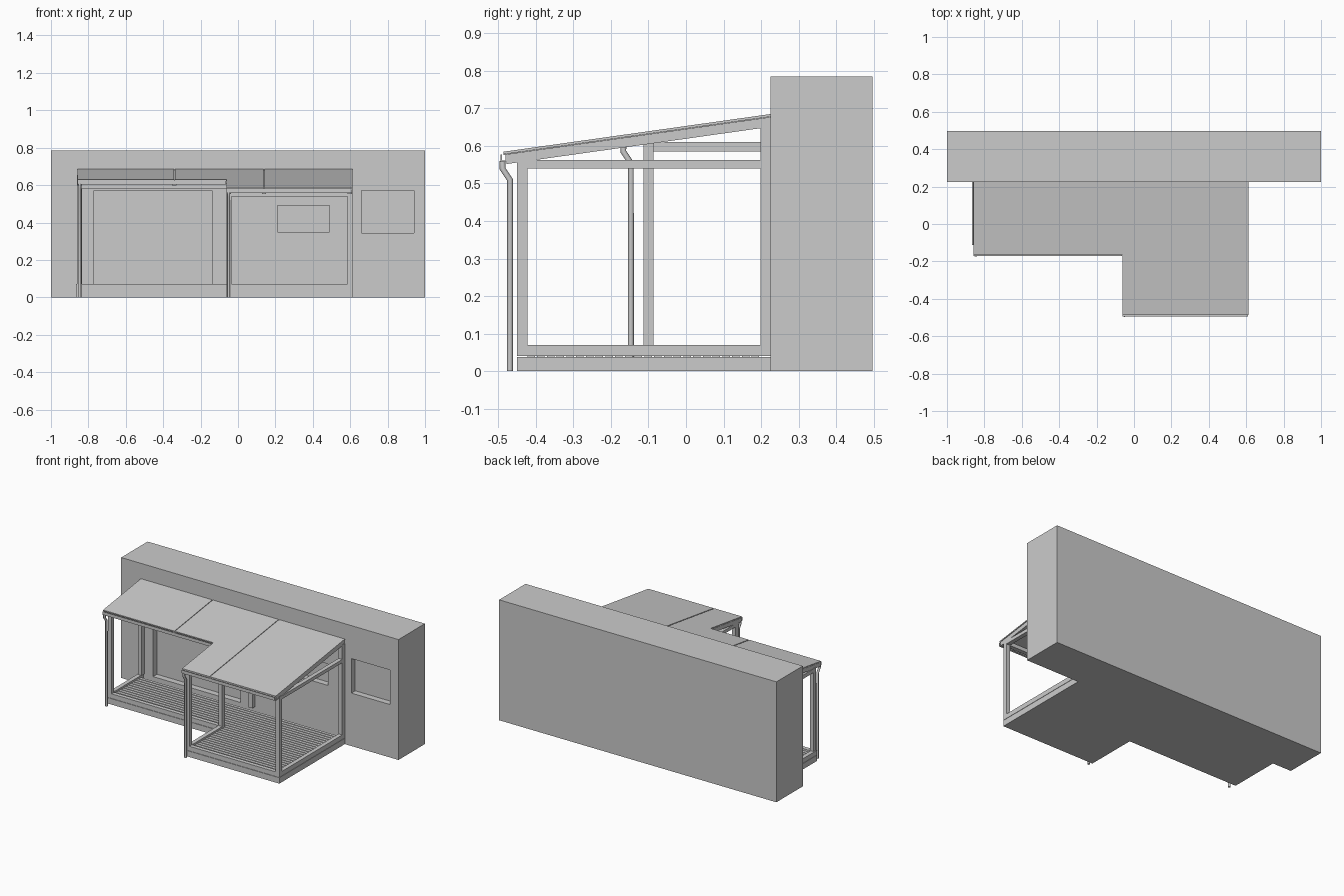
import bpy
import bmesh
from mathutils import Vector

if "Cube" in bpy.data.objects:
    bpy.data.objects.remove(bpy.data.objects["Cube"])

grey = bpy.data.materials.new("plain_grey")
grey.use_nodes = True
COLOUR = (0.6, 0.6, 0.6, 1)
grey.diffuse_color = COLOUR
grey.node_tree.nodes["Principled BSDF"].inputs["Base Color"].default_value = COLOUR

# Main lines of the layout
WALL = 0.225
LEFT, INNER, RIGHT = -0.865, -0.062, 0.613
FRONT, STEP = -0.45, -0.113
POST = 0.027


def roof_z(y):
    """Height of the roof's upper surface."""
    return 0.685 + (y - WALL) * 0.141


def finish(name, bm):
    bmesh.ops.recalc_face_normals(bm, faces=bm.faces)
    mesh = bpy.data.meshes.new(name)
    bm.to_mesh(mesh)
    bm.free()
    mesh.materials.append(grey)
    ob = bpy.data.objects.new(name, mesh)
    bpy.context.collection.objects.link(ob)
    return ob


def prism(name, outline, z0, z1, sloped=False):
    """Extrude a plan outline; sloped heights are measured from the roof."""
    bm = bmesh.new()
    face = bm.faces.new([bm.verts.new((x, y, z0)) for x, y in outline])
    top = bmesh.ops.extrude_face_region(bm, geom=[face])["geom"]
    for v in top:
        if isinstance(v, bmesh.types.BMVert):
            v.co.z = z1
    if sloped:
        for v in bm.verts:
            v.co.z += roof_z(v.co.y)
    return finish(name, bm)


def box(name, x0, x1, y0, y1, z0, z1, sloped=False):
    return prism(name, [(x0, y0), (x1, y0), (x1, y1), (x0, y1)], z0, z1, sloped)


def tube(name, points, radius):
    curve = bpy.data.curves.new(name, "CURVE")
    curve.dimensions = "3D"
    curve.bevel_depth = radius
    curve.bevel_resolution = 2
    curve.use_fill_caps = True
    curve.materials.append(grey)
    line = curve.splines.new("POLY")
    line.points.add(len(points) - 1)
    for p, co in zip(line.points, points):
        p.co = (*co, 1)
    ob = bpy.data.objects.new(name, curve)
    bpy.context.collection.objects.link(ob)


# House wall with a recessed door and two recessed windows
wall = box("house_wall", -1, 1, WALL, 0.497, 0, 0.785)
openings = [(-0.77, -0.14, 0.07, 0.57), (0.21, 0.49, 0.35, 0.49), (0.66, 0.94, 0.345, 0.57)]
cutters = []
for x0, x1, z0, z1 in openings:
    cutter = box("recess_cutter", x0, x1, WALL - 0.05, WALL + 0.04, z0, z1)
    cutter.hide_render = True
    cutters.append(cutter)
    mod = wall.modifiers.new("recess", "BOOLEAN")
    mod.operation = "DIFFERENCE"
    mod.solver = "EXACT"
    mod.object = cutter
bpy.context.view_layer.update()
cut_mesh = bpy.data.meshes.new_from_object(wall.evaluated_get(bpy.context.evaluated_depsgraph_get()))
wall.modifiers.clear()
wall.data = cut_mesh
for cutter in cutters:
    bpy.data.objects.remove(cutter)

# Deck base, L-shaped in plan
plan = [(LEFT, WALL), (LEFT, STEP), (INNER, STEP), (INNER, FRONT), (RIGHT, FRONT), (RIGHT, WALL)]
prism("deck_base", plan, 0, 0.038)

# Sill rail around the deck
box("sill_left", LEFT, LEFT + POST, STEP, WALL, 0.04, 0.07)
box("sill_left_front", LEFT + POST, INNER + POST, STEP, STEP + POST, 0.04, 0.07)
box("sill_inner", INNER, INNER + POST, FRONT, STEP, 0.04, 0.07)
box("sill_front", INNER + POST, RIGHT, FRONT, FRONT + POST, 0.04, 0.07)
box("sill_right", RIGHT - POST, RIGHT, FRONT + POST, WALL, 0.04, 0.07)

# Deck boards
pitch = 0.026
y = FRONT + POST
while y + pitch < WALL:
    start = LEFT if y > STEP + POST else INNER
    box("deck_board", start + POST, RIGHT - POST, y, y + pitch - 0.006, 0.036, 0.058)
    y += pitch

# Posts
for name, x, y, top in [
    ("left_corner_post", LEFT + 0.005, STEP, 0.612),
    ("inner_corner_post", INNER, STEP, 0.612),
    ("front_inner_post", INNER, FRONT, 0.565),
    ("front_right_post", RIGHT - POST, FRONT, 0.565),
    ("left_wall_post", LEFT + 0.005, WALL - POST, 0.652),
    ("inner_wall_post", INNER, WALL - POST, 0.652),
    ("right_wall_post", RIGHT - POST, WALL - POST, 0.652),
]:
    box(name, x, x + POST, y, y + POST, 0.07, top)

# Horizontal beams
box("left_side_beam", LEFT + 0.005, LEFT + POST, STEP + POST, WALL - POST, 0.585, 0.61)
box("left_front_beam", LEFT + POST, INNER, STEP, STEP + POST, 0.583, 0.61)
box("inner_beam", INNER, INNER + POST, FRONT + POST, STEP, 0.54, 0.562)
box("front_beam", INNER + POST, RIGHT - POST, FRONT, FRONT + POST, 0.54, 0.565)
box("right_side_beam", RIGHT - POST, RIGHT, FRONT + POST, WALL - POST, 0.54, 0.562)
box("wall_ledger", LEFT + 0.005, RIGHT, WALL - POST, WALL, 0.628, 0.655)

# Sloping rafters
EAVE, LEFT_EAVE = -0.478, -0.155
for x, eave in [(LEFT + 0.007, LEFT_EAVE), (-0.353, LEFT_EAVE), (INNER, EAVE),
                (0.127, EAVE), (RIGHT - POST, EAVE)]:
    box("rafter", x, x + POST - 0.003, eave, WALL, -0.034, -0.008, True)

# Roof sheets with narrow seams
R_LEFT, SEAM_A, SEAM_B, GAP = -0.858, -0.34, 0.138, 0.003
L_EDGE, F_EDGE = -0.165, -0.487
box("left_roof_sheet", R_LEFT, SEAM_A - GAP, L_EDGE, WALL, -0.007, 0, True)
middle = [(SEAM_A + GAP, L_EDGE), (INNER, L_EDGE), (INNER, F_EDGE),
          (SEAM_B - GAP, F_EDGE), (SEAM_B - GAP, WALL), (SEAM_A + GAP, WALL)]
prism("middle_roof_sheet", middle, -0.007, 0, True)
box("right_roof_sheet", SEAM_B + GAP, RIGHT, F_EDGE, WALL, -0.007, 0, True)
for seam, eave in [(SEAM_A, L_EDGE), (SEAM_B, F_EDGE)]:
    box("roof_seam_strip", seam - 0.01, seam + 0.01, eave, WALL, -0.009, -0.004, True)

# Gutters and kinked downpipes
for side, x0, x1, edge, drop in [("left", R_LEFT, INNER - 0.002, L_EDGE, LEFT_EAVE),
                                 ("front", INNER, RIGHT - 0.003, F_EDGE, EAVE)]:
    z = roof_z(edge)
    box(side + "_gutter_floor", x0, x1, edge - 0.007, drop, z - 0.028, z - 0.024)
    box(side + "_gutter_lip", x0, x1, edge - 0.007, edge - 0.004, z - 0.024, z - 0.007)
    box(side + "_gutter_back", x0, x1, drop - 0.003, drop, z - 0.024, z - 0.007)
    px, py = x0 + 0.012, edge + 0.018
    tube(side + "_downpipe", [(px, edge - 0.002, z - 0.025), (px, edge - 0.002, z - 0.045),
                              (px, py, z - 0.075), (px, py, 0)], 0.008)
